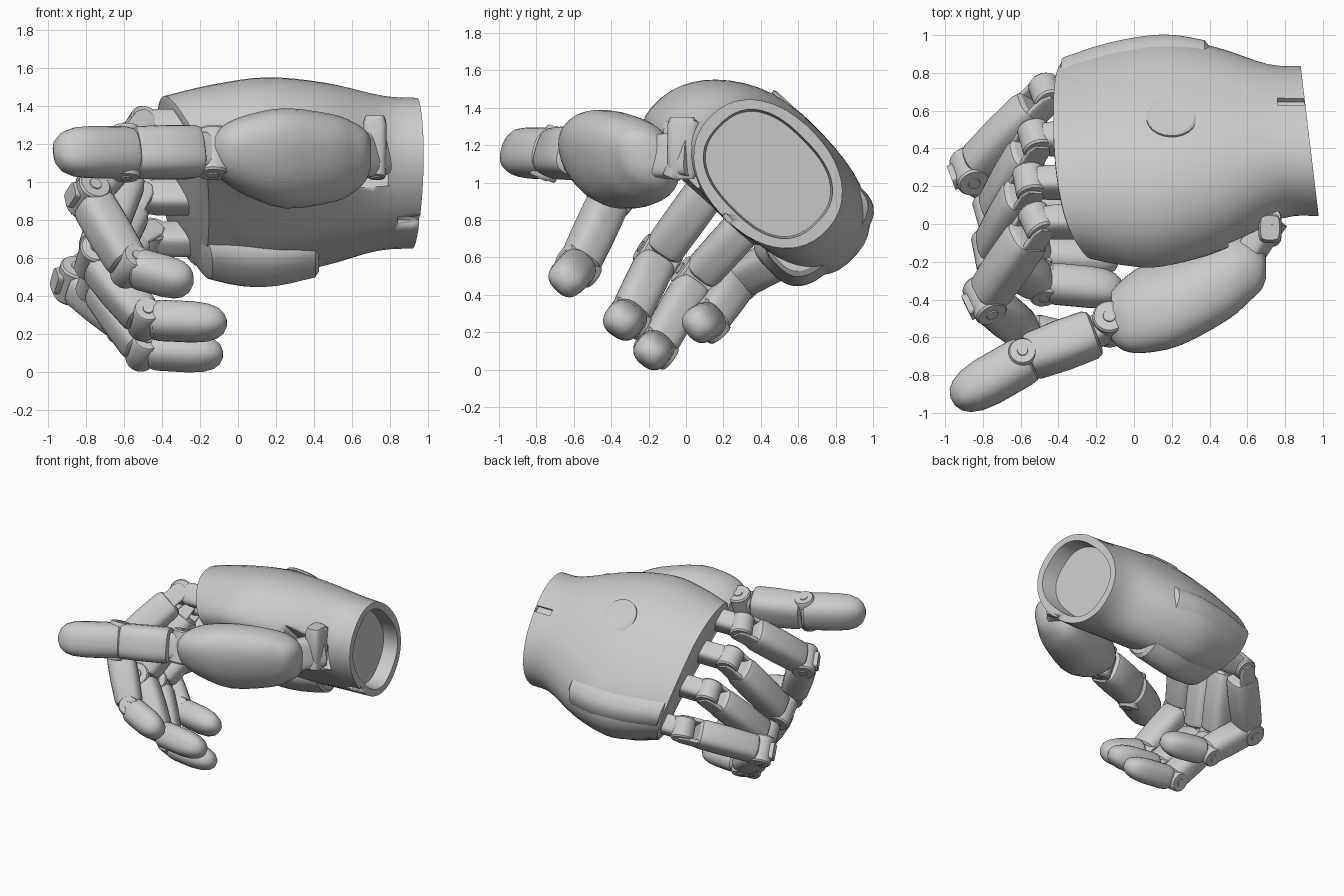
import bpy, bmesh, math
from mathutils import Vector

if "Cube" in bpy.data.objects:
    bpy.data.objects.remove(bpy.data.objects["Cube"])

R2 = math.sqrt(0.5)


def superellipse(n, p):
    out = []
    for i in range(n):
        t = 2 * math.pi * (i + 0.5) / n
        c, s = math.cos(t), math.sin(t)
        out.append((math.copysign(abs(c) ** (2 / p), c), math.copysign(abs(s) ** (2 / p), s)))
    return out


def smooth_stations(st, k=4):
    # Catmull-Rom interpolation between section parameter tuples
    out = []
    for i in range(len(st) - 1):
        p0, p1, p2, p3 = st[max(i - 1, 0)], st[i], st[i + 1], st[min(i + 2, len(st) - 1)]
        for j in range(k):
            t = j / k
            out.append(tuple(b + .5 * t * (c - a + t * (2 * a - 5 * b + 4 * c - d + t * (3 * (b - c) + d - a)))
                             for a, b, c, d in zip(p0, p1, p2, p3)))
    return out + [st[-1]]


def loft(name, rings):
    bm = bmesh.new()
    vs = [[bm.verts.new(p) for p in r] for r in rings]
    n = len(rings[0])
    for a, b in zip(vs, vs[1:]):
        for i in range(n):
            j = (i + 1) % n
            bm.faces.new((a[i], a[j], b[j], b[i]))
    bm.faces.new(vs[0][::-1])
    bm.faces.new(vs[-1])
    bmesh.ops.recalc_face_normals(bm, faces=bm.faces)
    me = bpy.data.meshes.new(name)
    bm.to_mesh(me)
    bm.free()
    ob = bpy.data.objects.new(name, me)
    bpy.context.collection.objects.link(ob)
    return ob


def hand_pt(x, u, v):
    # u runs from index side to little-finger side, v towards the back of the hand
    return Vector((x, (u + v) * R2, (v - u) * R2))


def limb(name, p, q, side, w, h, stations, p_exp=3.0, n=24):
    # stations: (fraction along, width scale, height scale)
    p, q = Vector(p), Vector(q)
    d = (q - p).normalized()
    s = (side - d * side.dot(d)).normalized()
    up = d.cross(s)
    prof = superellipse(n, p_exp)
    return loft(name, [[p.lerp(q, t) + s * (c * w * a) + up * (e * h * b) for c, e in prof]
                       for t, a, b in stations])


def pin(name, c, axis, r, length):
    c, axis = Vector(c), axis.normalized()
    a = axis * length / 2
    f = min(.012 / length, .3)
    return limb(name, c - a, c + a, Vector((1, 0.2, 0.1)), r, r,
                [(0, .9, .9), (f, 1, 1), (1 - f, 1, 1), (1, .9, .9)], 2)


def hinge(name, c, axis, r, length):
    pin(name, c, axis, r, length)
    pin(name + "_screw", c, axis, r * .4, length + .012)


def hand_section(x, uc, vc, a, b, p, drop, kv, ky, hollow=0.0, n=48):
    out = []
    for c, s in superellipse(n, p):
        v = vc + b * s - (drop * c * c if c < 0 else 0)
        if s < 0:
            v += hollow * (1 - c * c)
        pt = hand_pt(x, uc + a * c, v)
        pt.x += kv * b * s + ky * (pt.y - .44)
        out.append(pt)
    return out


# palm, wrist tube and wrist socket
outer = smooth_stations([
    (-.29, -.47, 1.00, .575, .285, 2.6, .13, -.48, 0, 0),
    (-.08, -.46, 1.03, .64, .33, 2.5, .15, -.22, 0, .04),
    (.15, -.455, 1.05, .665, .355, 2.5, .15, 0, 0, .05),
    (.45, -.45, 1.05, .59, .355, 2.4, .10, 0, -.03, .04),
    (.75, -.43, 1.05, .45, .335, 2.2, 0, 0, -.10, 0),
    (.93, -.43, 1.05, .435, .33, 2.2, 0, 0, -.12, 0)])
palm = loft("palm_and_wrist", [hand_section(*s) for s in
            [(-.30, -.47, 1.00, .55, .265, 2.6, .13, -.48, 0)] + outer + [
            (.93, -.43, 1.05, .37, .27, 2.5, 0, 0, -.12),
            (.81, -.43, 1.05, .36, .26, 2.5, 0, 0, -.12)]])


def cutter(name, x0, x1, u0, u1, v0, v1):
    ob = loft(name, [[hand_pt(x, u, v) for u, v in ((u0, v0), (u1, v0), (u1, v1), (u0, v1))]
                     for x in (x0, x1)])
    ob.hide_render = True
    ob.display_type = 'WIRE'
    m = palm.modifiers.new(name, 'BOOLEAN')
    m.operation, m.object, m.solver = 'DIFFERENCE', ob, 'EXACT'


# thumb recess and keyway slots at the wrist
cutter("thumb_recess_cutter", .5, .79, -1.3, -.64, .4, .87)
cutter("slot_cutter_back", .76, .90, -.49, -.44, 1.355, 1.5)
cutter("slot_cutter_palm", .84, 1.1, -.44, -.39, .6, .74)

# little-finger side shell
loft("side_shell", [hand_section(*s, n=32) for s in
     [(-.28, -.09, .97, .14, .25, 3, 0, -.45, 0)] + smooth_stations([
      (-.26, -.09, .97, .18, .28, 3, 0, -.45, 0),
      (-.05, -.04, 1.00, .19, .31, 3, 0, -.27, 0),
      (.18, -.02, 1.03, .19, .32, 3, 0, -.08, 0),
      (.39, -.05, 1.04, .18, .30, 3, 0, -.06, 0)], 3) +
     [(.41, -.06, 1.04, .16, .28, 3, 0, -.06, 0)]])

# round cover on the back of the hand
pin("back_cover", hand_pt(.20, -.59, 1.386), Vector((0, 1, 1.08)), .135, .03)

# fingers: knuckle, middle joint, end joint, tip, half width, stop block length
fingers = {
    "index": ((-.51, .01, 1.29), (-.79, -.40, .93), (-.57, -.575, .555), (-.24, -.655, .465), .108, .105),
    "middle": ((-.55, .22, 1.11), (-.76, -.15, .60), (-.49, -.31, .275), (-.06, -.35, .255), .108, .07),
    "ring": ((-.52, .45, .92), (-.75, .05, .48), (-.50, -.16, .115), (-.08, -.19, .09), .102, .07),
    "little": ((-.46, .69, .70), (-.87, .28, .48), (-.60, .12, .26), (-.22, .06, .24), .104, .105),
}
BODY = [(0, .78, .7), (.03, .95, .9), (.1, 1, 1), (.5, 1, 1.03), (.92, .98, .96), (.97, .95, .9), (1, .8, .75)]
TIP = [(0, .82, .8), (.04, .95, .95), (.12, 1, 1), (.55, 1, 1), (.75, .95, .9), (.88, .8, .72),
       (.96, .55, .48), (1, .2, .18)]

for nm, (k, m, e, t, w, block) in fingers.items():
    k, m, e, t = map(Vector, (k, m, e, t))
    side = (m - k).cross(e - m).normalized()
    # knuckle link into the palm
    limb(nm + "_knuckle_link", k + Vector((.3, 0, 0)), k, side, .075, .085, [(0, 1, 1), (.7, 1, 1), (1, .9, .8)], 4)
    hinge(nm + "_knuckle", k, side, .085, .165)
    # fork plates between knuckle and first segment
    for s in (-1, 1):
        o = side * (.08 * s)
        limb(nm + "_fork", k.lerp(m, -.06) + o, k.lerp(m, .3) + o, side, .016, .065,
             [(0, 1, .6), (.2, 1, 1), (1, 1, 1)], 5)
    limb(nm + "_first_segment", k.lerp(m, .17), k.lerp(m, .93), side, w, w * 1.02, BODY, 3.2)
    hinge(nm + "_middle_joint", m, side, .088, w * 2.03)
    # raised stop block outside the middle joint
    out = (m - (k + e) / 2).normalized()
    limb(nm + "_joint_block", m, m + out * block, side, w * .6, .055, [(0, 1, 1), (1, 1, .8)], 6)
    limb(nm + "_second_segment", m.lerp(e, .08), m.lerp(e, .95), side, w, w * .97, BODY, 3)
    hinge(nm + "_end_joint", e, side, .075, w * 1.98)
    limb(nm + "_fingertip", e.lerp(t, .08), t, side, w * .98, w * .93, TIP, 2.5)

# thumb base bracket
ax = Vector((0, .35, .93))
limb("thumb_base_bracket", (.72, -.02, 1.02), (.72, -.02, 1.35), Vector((1, 0, 0)), .062, .08,
     [(0, .8, .8), (.12, 1, 1), (.88, 1, 1), (1, .8, .8)], 4)
limb("thumb_base_arm", (.74, .03, 1.15), (.55, -.25, 1.13), ax, .12, .07, [(0, 1, 1), (1, 1, 1)], 4)
hinge("thumb_base_hinge", (.73, -.02, 1.18), ax, .05, .33)

# thumb body: x, y centre, y radius, z centre, z radius
prof = superellipse(36, 2.3)
loft("thumb_body", [[Vector((x, y + ry * .95 * c - .25 * rz * s, z + rz * s)) for c, s in prof]
                    for x, y, ry, z, rz in smooth_stations([
    (.70, -.23, .05, 1.15, .07), (.675, -.225, .12, 1.14, .13), (.61, -.23, .18, 1.13, .185),
    (.50, -.275, .23, 1.125, .232), (.25, -.39, .25, 1.125, .265), (.05, -.45, .235, 1.14, .215),
    (-.06, -.48, .19, 1.15, .16), (-.12, -.485, .13, 1.15, .11)], 3)])

# thumb segments
a, b, c, d = map(Vector, ((-.13, -.53, 1.155), (-.20, -.575, 1.16), (-.59, -.72, 1.155), (-.96, -.94, 1.16)))
hinge("thumb_knuckle", a, ax, .09, .25)
limb("thumb_knuckle_link", a + Vector((.08, .04, 0)), b.lerp(c, .1), ax, .10, .075, [(0, 1, 1), (1, 1, 1)], 4)
limb("thumb_first_segment", b, b.lerp(c, .92), ax, .135, .122, BODY, 3)
hinge("thumb_end_joint", c, ax, .075, .285)
limb("thumb_tip", b.lerp(c, .91), d, ax, .134, .126, TIP, 2.5)

# smooth shading with crisp edges
for ob in bpy.context.collection.objects:
    ob.select_set(True)
    bpy.context.view_layer.objects.active = ob
bpy.ops.object.shade_smooth_by_angle(angle=math.radians(32))
